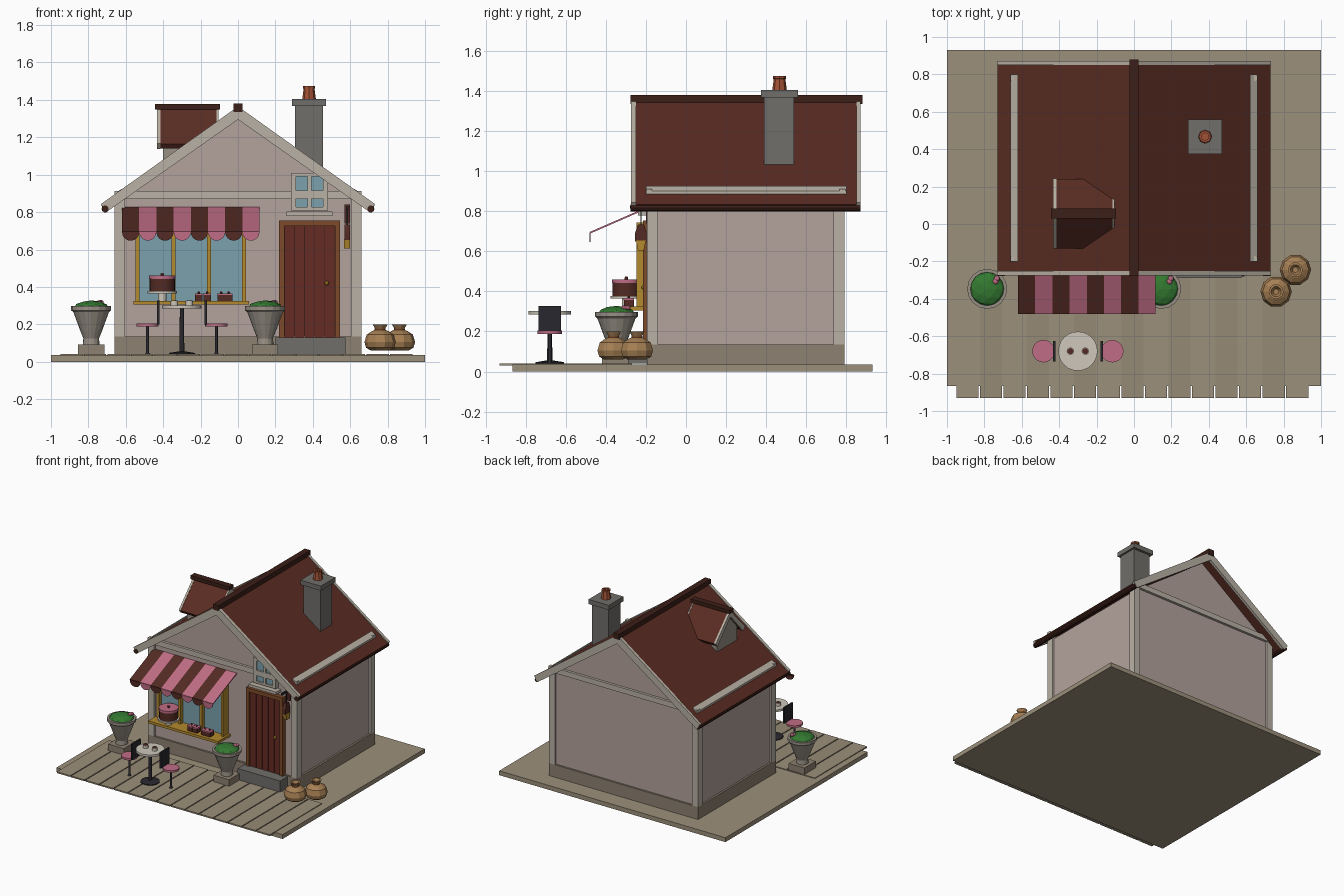
import bpy, bmesh, math
from mathutils import Vector

COL = dict(wall=(178, 161, 155), trim=(184, 176, 163), stone=(140, 128, 112), base=(155, 143, 122),
           plank=(148, 136, 116), roof=(90, 48, 39), dark=(62, 36, 30), grey=(112, 110, 106),
           pot=(160, 82, 56), door=(102, 48, 40), brown=(125, 76, 46), gold=(178, 136, 50),
           glass=(122, 160, 172), pink=(190, 108, 132), black=(44, 44, 50), leaf=(54, 120, 52),
           urn=(150, 143, 132), sack=(164, 126, 84), choc=(84, 46, 40), cream=(205, 198, 185))


def finish(ob, col, smooth=False):
    m = bpy.data.materials.get(col)
    if not m:
        m = bpy.data.materials.new(col)
        m.diffuse_color = [(c / 255) ** 2.2 for c in COL[col]] + [1]
    ob.data.materials.append(m)
    if smooth:
        bpy.ops.object.select_all(action='DESELECT')
        ob.select_set(True)
        bpy.context.view_layer.objects.active = ob
        bpy.ops.object.shade_smooth_by_angle(angle=math.radians(40))
    return ob


def from_bm(name, bm, col, smooth=False):
    bmesh.ops.recalc_face_normals(bm, faces=bm.faces)
    me = bpy.data.meshes.new(name)
    bm.to_mesh(me)
    bm.free()
    ob = bpy.data.objects.new(name, me)
    bpy.context.collection.objects.link(ob)
    return finish(ob, col, smooth)


def prism(name, pts, axis, a, b, col):
    """Extrude a 2D outline along an axis: 'y' takes (x, z) points, 'x' takes (y, z) points."""
    bm = bmesh.new()
    f = bm.faces.new([bm.verts.new((p[0], a, p[1]) if axis == 'y' else (a, p[0], p[1])) for p in pts])
    r = bmesh.ops.extrude_face_region(bm, geom=[f])
    d = Vector((0, b - a, 0) if axis == 'y' else (b - a, 0, 0))
    bmesh.ops.translate(bm, vec=d, verts=[v for v in r['geom'] if isinstance(v, bmesh.types.BMVert)])
    return from_bm(name, bm, col)


def box(name, x0, x1, y0, y1, z0, z1, col):
    return prism(name, [(x0, z0), (x1, z0), (x1, z1), (x0, z1)], 'y', y0, y1, col)


def lathe(name, x, y, prof, col, n=16, smooth=True):
    """Revolve (radius, z) points about a vertical axis."""
    bm = bmesh.new()
    rings = [[bm.verts.new((x + r * math.cos(2 * math.pi * i / n), y + r * math.sin(2 * math.pi * i / n), z))
              for i in range(n)] for r, z in prof]
    for p, q in zip(rings, rings[1:]):
        for i in range(n):
            bm.faces.new((p[i], p[(i + 1) % n], q[(i + 1) % n], q[i]))
    bm.faces.new(rings[0])
    bm.faces.new(rings[-1])
    return from_bm(name, bm, col, smooth)


def disc(name, x, y, r, z0, z1, col, n=20):
    return lathe(name, x, y, [(r, z0), (r, z1)], col, n)


def blob(name, x, y, z, rx, rz, col):
    bm = bmesh.new()
    bmesh.ops.create_icosphere(bm, subdivisions=2, radius=1)
    for v in bm.verts:
        v.co = (x + v.co.x * rx, y + v.co.y * rx, z + v.co.z * rz)
    return from_bm(name, bm, col)


def chevron(c, top, half, eave, drop, inset, ridge_low):
    """Outline of a pitched roof section."""
    right = [(half, eave), (half - inset, eave - drop), (0, ridge_low)]
    return [(c, top)] + [(c + u, z) for u, z in right] + [(c - u, z) for u, z in reversed(right[:2])]


# ground slab and boardwalk
box('ground_slab', -1, 1, -0.865, 0.93, 0, 0.035, 'base')
for i in range(15):
    x = -0.95 + i * 0.126
    box(f'deck_plank_{i}', x, x + 0.118, -0.93, -0.27, 0.03, 0.041, 'plank' if i % 2 else 'base')

# house body
box('stone_plinth', -0.66, 0.66, -0.195, 0.79, 0.03, 0.135, 'stone')
prism('house_walls', [(-0.645, 0.1), (0.645, 0.1), (0.645, 0.84), (0, 1.31), (-0.645, 0.84)], 'y', -0.18, 0.775, 'wall')
for sx in (-1, 1):
    x0, x1 = sorted((sx * 0.605, sx * 0.66))
    for y0, y1 in ((-0.195, -0.14), (0.735, 0.79)):
        box('corner_post', x0, x1, y0, y1, 0.135, 0.875, 'trim')
for y0, y1 in ((-0.2, -0.17), (0.765, 0.795)):
    box('gable_beam', -0.66, 0.66, y0, y1, 0.87, 0.912, 'trim')

# main roof
prism('roof', chevron(0, 1.36, 0.73, 0.835, 0.03, 0.02, 1.31), 'y', -0.25, 0.85, 'roof')
for y0, y1 in ((-0.275, -0.25), (0.85, 0.872)):
    prism('barge_board', chevron(0, 1.365, 0.733, 0.843, 0.042, 0.03, 1.295), 'y', y0, y1, 'trim')
box('ridge_cap', -0.025, 0.025, -0.278, 0.88, 1.335, 1.38, 'dark')
for sx in (-1, 1):
    ring = [(sx * 0.71 + 0.019 * math.cos(k * math.pi / 5), 0.817 + 0.019 * math.sin(k * math.pi / 5)) for k in range(10)]
    prism('gutter', ring, 'y', -0.278, 0.87, 'dark')
    prism('snow_rail', [(sx * 0.62, 0.90), (sx * 0.62, 0.925), (sx * 0.66, 0.90), (sx * 0.66, 0.87)], 'y', -0.2, 0.8, 'trim')

# dormer on the left slope
prism('dormer_walls', [(-0.07, 1.0), (0.18, 1.0), (0.18, 1.19), (0.055, 1.33), (-0.07, 1.19)], 'x', -0.4, -0.12, 'urn')
prism('dormer_roof', chevron(0.055, 1.36, 0.185, 1.165, 0.025, 0.02, 1.325), 'x', -0.415, -0.115, 'roof')
for x0, x1 in ((-0.432, -0.415), (-0.115, -0.105)):
    prism('dormer_barge', chevron(0.055, 1.362, 0.187, 1.167, 0.03, 0.025, 1.315), 'x', x0, x1, 'trim')
box('dormer_ridge_cap', -0.443, -0.097, 0.03, 0.082, 1.35, 1.378, 'dark')

# chimney
box('chimney_stack', 0.305, 0.455, 0.39, 0.54, 1.0, 1.375, 'grey')
box('chimney_cap', 0.29, 0.47, 0.375, 0.56, 1.368, 1.405, 'grey')
lathe('chimney_pot', 0.38, 0.467, [(0.037, 1.4), (0.029, 1.46), (0.033, 1.462), (0.033, 1.475), (0.02, 1.475), (0.02, 1.43)],
      'pot', 8, False)

# shop window
box('shop_glass', -0.54, 0.035, -0.215, -0.17, 0.32, 0.74, 'glass')
for x in (-0.537, -0.345, -0.155, 0.032):
    box('window_post', x - 0.01, x + 0.01, -0.248, -0.17, 0.32, 0.74, 'gold')
box('window_head', -0.55, 0.045, -0.248, -0.17, 0.72, 0.745, 'gold')
box('window_sill', -0.56, 0.058, -0.335, -0.17, 0.305, 0.325, 'gold')

# cakes on the sill
disc('cake_stand_foot', -0.405, -0.298, 0.022, 0.325, 0.365, 'cream')
disc('cake_plate', -0.405, -0.298, 0.08, 0.365, 0.377, 'cream')
disc('cake', -0.405, -0.298, 0.068, 0.377, 0.445, 'choc')
disc('cake_icing', -0.405, -0.298, 0.072, 0.442, 0.46, 'pink')
blob('cake_cherry', -0.405, -0.298, 0.465, 0.01, 0.01, 'door')
for x in (-0.21, -0.165, -0.09, -0.05):
    box('cake_slice', x - 0.02, x + 0.02, -0.31, -0.26, 0.325, 0.358, 'choc')
    box('slice_icing', x - 0.021, x + 0.021, -0.311, -0.259, 0.358, 0.366, 'pink')
    blob('slice_cherry', x, -0.285, 0.37, 0.007, 0.007, 'door')

# striped awning with scalloped valance
sw = 0.735 / 8
for i in range(8):
    x, c = -0.62 + i * sw, 'pink' if i % 2 else 'choc'
    prism('awning_stripe', [(-0.17, 0.832), (-0.48, 0.697), (-0.48, 0.688), (-0.17, 0.823)], 'x', x, x + sw, c)
    arc = [(x + sw / 2 * (1 + math.cos(k * math.pi / 8)), 0.693 - sw / 2 * math.sin(k * math.pi / 8)) for k in range(9)]
    prism('awning_scallop', arc, 'y', -0.482, -0.477, c)

# door
box('door_step', 0.2, 0.575, -0.29, -0.17, 0.04, 0.13, 'grey')
for x0, x1 in ((0.22, 0.248), (0.518, 0.546)):
    box('door_jamb', x0, x1, -0.215, -0.17, 0.13, 0.755, 'brown')
box('door_lintel', 0.22, 0.546, -0.215, -0.17, 0.725, 0.755, 'brown')
box('door_back', 0.245, 0.52, -0.195, -0.17, 0.13, 0.73, 'dark')
for i in range(5):
    x = 0.248 + i * 0.054
    box('door_board', x + 0.002, x + 0.052, -0.203, -0.18, 0.13, 0.725, 'door')
blob('door_knob', 0.475, -0.212, 0.42, 0.012, 0.012, 'gold')

# upper window
box('upper_glass', 0.29, 0.475, -0.2, -0.17, 0.815, 1.005, 'glass')
for x0, x1 in ((0.283, 0.31), (0.372, 0.393), (0.455, 0.482)):
    box('upper_stile', x0, x1, -0.212, -0.17, 0.81, 1.01, 'trim')
for z0, z1 in ((0.81, 0.827), (0.872, 0.915), (0.99, 1.01)):
    box('upper_rail', 0.283, 0.482, -0.212, -0.17, z0, z1, 'trim')
box('upper_sill', 0.26, 0.505, -0.24, -0.17, 0.78, 0.802, 'trim')

# hanging cupcake sign
box('sign_arm', 0.578, 0.59, -0.28, -0.17, 0.815, 0.83, 'black')
box('sign_wall_plate', 0.57, 0.598, -0.2, -0.175, 0.74, 0.84, 'choc')
box('sign_hanger', 0.581, 0.587, -0.228, -0.222, 0.72, 0.82, 'black')
prism('sign_icing', [(-0.255, 0.65), (-0.255, 0.69), (-0.24, 0.735), (-0.21, 0.735), (-0.195, 0.69), (-0.195, 0.65)],
      'x', 0.57, 0.598, 'choc')
prism('sign_cup', [(-0.25, 0.655), (-0.24, 0.605), (-0.21, 0.605), (-0.2, 0.655)], 'x', 0.567, 0.6, 'gold')

# planters
for x in (-0.785, 0.145):
    y = -0.347
    box('planter_block', x - 0.07, x + 0.07, y - 0.072, y + 0.072, 0.035, 0.093, 'stone')
    lathe('planter_urn', x, y, [(0.045, 0.09), (0.042, 0.125), (0.06, 0.17), (0.095, 0.265), (0.107, 0.275), (0.107, 0.297),
                                (0.09, 0.297), (0.08, 0.27)], 'urn', 16, False)
    blob('planter_shrub', x, y, 0.288, 0.094, 0.04, 'leaf')
    for dx, dy in ((0.045, 0.04), (0.052, 0.055)):
        blob('planter_flower', x + dx, y + dy, 0.318, 0.016, 0.012, 'pink')

# cafe table, cups and stools
ty = -0.68
disc('table_top', -0.3, ty, 0.105, 0.285, 0.302, 'cream', 24)
lathe('table_leg', -0.3, ty, [(0.07, 0.04), (0.07, 0.047), (0.013, 0.056), (0.011, 0.29)], 'black')
for s in (-1, 1):
    cx, sx = -0.3 + s * 0.04, -0.3 + s * 0.184
    disc('cup', cx, ty, 0.02, 0.302, 0.325, 'cream', 12)
    disc('coffee', cx, ty, 0.016, 0.32, 0.327, 'choc', 12)
    disc('stool_seat', sx, ty, 0.06, 0.188, 0.204, 'pink')
    lathe('stool_leg', sx, ty, [(0.014, 0.04), (0.008, 0.05), (0.008, 0.19)], 'black', 10)
    bx = -0.3 + s * 0.127
    box('stool_back', bx - 0.006, bx + 0.006, ty - 0.055, ty + 0.055, 0.2, 0.328, 'black')

# flour sacks
for x, y in ((0.76, -0.362), (0.863, -0.245)):
    lathe('sack', x, y, [(0.05, 0.06), (0.075, 0.075), (0.084, 0.105), (0.072, 0.145), (0.045, 0.163), (0.024, 0.172),
                         (0.04, 0.2), (0.028, 0.2), (0.015, 0.178)], 'sack', 10, False)
    disc('sack_tie', x, y, 0.029, 0.168, 0.178, 'brown', 10)
